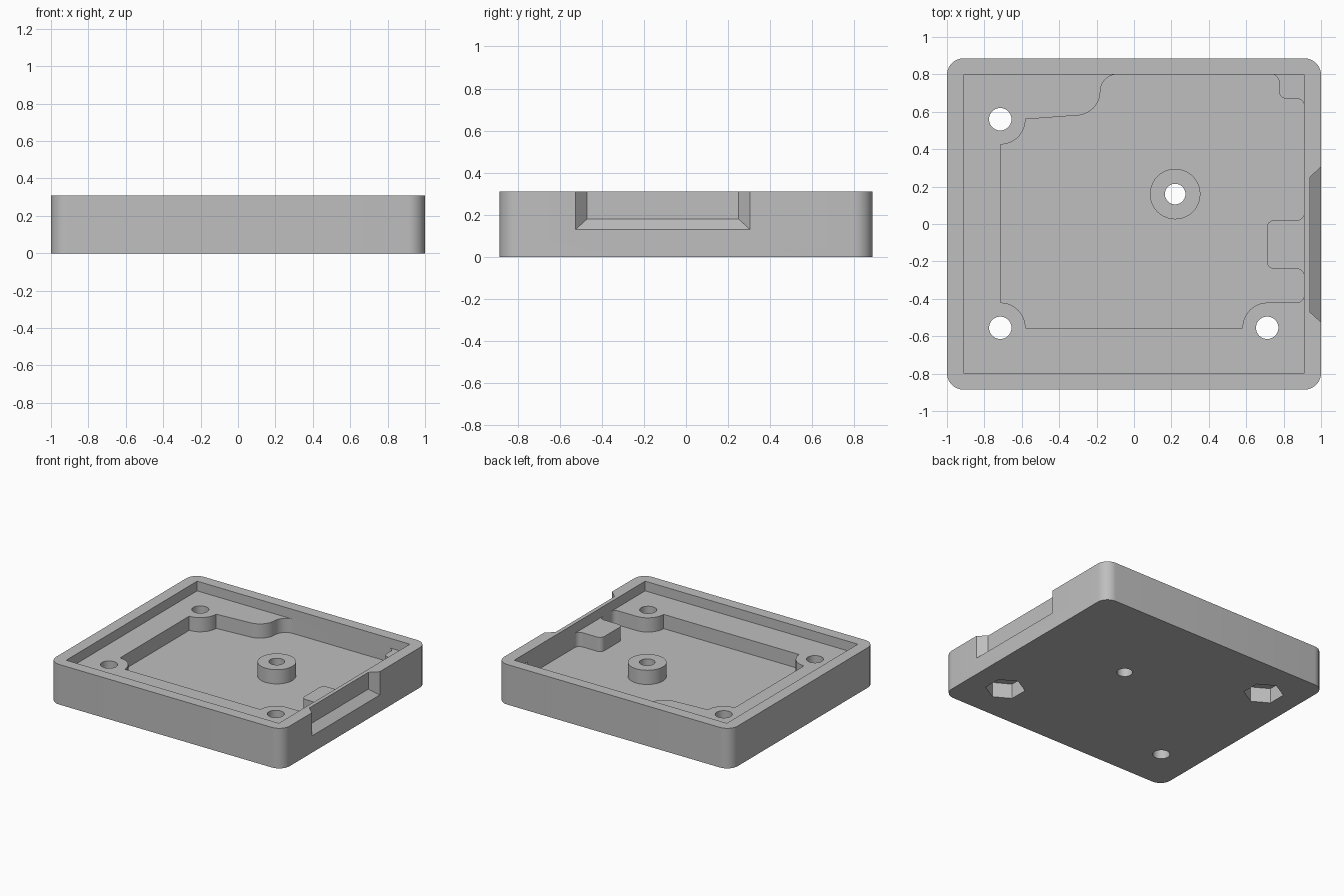
import bpy, bmesh, math

if "Cube" in bpy.data.objects:
    bpy.data.objects.remove(bpy.data.objects["Cube"], do_unlink=True)

TOP, LEDGE, FLOOR = 0.31, 0.235, 0.125
HALF_X, HALF_Y = 1.0, 0.886

grey = bpy.data.materials.new("light grey plastic")
grey.use_nodes = True
colour = (0.52, 0.52, 0.52, 1)
grey.diffuse_color = colour
grey.node_tree.nodes["Principled BSDF"].inputs["Base Color"].default_value = colour


def arc(cx, cy, r, a0, a1, n=10):
    """Points along an arc, angles in degrees."""
    angles = [math.radians(a0 + (a1 - a0) * i / n) for i in range(n + 1)]
    return [(round(cx + r * math.cos(a), 5), round(cy + r * math.sin(a), 5)) for a in angles]


def loft(name, lower, upper, z0, z1):
    """Solid between two outlines with equal point counts."""
    bm = bmesh.new()
    a = [bm.verts.new((x, y, z0)) for x, y in lower]
    b = [bm.verts.new((x, y, z1)) for x, y in upper]
    bm.faces.new(a)
    bm.faces.new(b)
    for i in range(len(a)):
        j = (i + 1) % len(a)
        bm.faces.new((a[i], a[j], b[j], b[i]))
    bmesh.ops.recalc_face_normals(bm, faces=bm.faces)
    mesh = bpy.data.meshes.new(name)
    bm.to_mesh(mesh)
    bm.free()
    mesh.materials.append(grey)
    obj = bpy.data.objects.new(name, mesh)
    bpy.context.collection.objects.link(obj)
    return obj


def prism(name, outline, z0, z1):
    return loft(name, outline, outline, z0, z1)


def disc(cx, cy, r, n=40):
    return arc(cx, cy, r, 0, 360, n)[:-1]


def combine(target, tool, operation="DIFFERENCE"):
    """Apply a boolean and discard the tool."""
    mod = target.modifiers.new(tool.name, "BOOLEAN")
    mod.operation, mod.solver, mod.object = operation, "EXACT", tool
    bpy.context.view_layer.objects.active = target
    bpy.ops.object.modifier_apply(modifier=mod.name)
    bpy.data.objects.remove(tool, do_unlink=True)


# Outer block with rounded vertical corners
R = 0.09
block = []
for k, (sx, sy) in enumerate([(1, 1), (-1, 1), (-1, -1), (1, -1)]):
    block += arc(sx * (HALF_X - R), sy * (HALF_Y - R), R, 90 * k, 90 * k + 90)
tray = prism("tray", block, 0, TOP)

# Shallow square-cornered recess down to the ledge
recess = [(-0.91, -0.8), (0.91, -0.8), (0.91, 0.8), (-0.91, 0.8)]
combine(tray, prism("recess_cutter", recess, LEDGE, TOP + 0.1))

# Deep pocket that leaves screw pads and support tabs standing
F, P = 0.04, 0.135
pocket = (
    arc(0.735, 0.76, F, 90, 0) + arc(0.815, 0.71, F, 180, 270)
    + arc(0.87, 0.63, F, 90, 0) + arc(0.87, 0.06, F, 0, -90)
    + arc(0.75, -0.02, F, 90, 180) + arc(0.75, -0.20, F, 180, 270)
    + arc(0.87, -0.28, F, 90, 0) + arc(0.87, -0.38, F, 0, -90)
    + arc(0.715, -0.555, P, 90, 180) + arc(-0.715, -0.555, P, 0, 90)
    + arc(-0.715, 0.56, P, -90, 0) + arc(-0.31, 0.71, 0.13, -90, 0)
    + arc(-0.09, 0.71, 0.09, 180, 90)
)
combine(tray, prism("pocket_cutter", pocket, FLOOR, LEDGE + 0.04))

# Round standoff in the pocket
BOSS = (0.22, 0.16)
combine(tray, prism("standoff", disc(*BOSS, P), FLOOR - 0.04, LEDGE), "UNION")

# Through holes
for x, y, r in [(-0.715, 0.56, 0.06), (-0.715, -0.555, 0.06), (0.712, -0.555, 0.06), (*BOSS, 0.055)]:
    combine(tray, prism("hole_cutter", disc(x, y, r), -0.1, TOP + 0.1))

# Hexagonal nut pockets underneath two of the holes
for x, y in [(-0.715, 0.56), (0.712, -0.555)]:
    hexagon = arc(x, y, 0.14, 30, 390, 6)[:-1]
    combine(tray, prism("nut_cutter", hexagon, -0.1, 0.115))

# Bevelled connector notch in the right wall, leaving a thin skin
bm = bmesh.new()
rings = []
for x, y0, y1, z0 in [(0.94, -0.47, 0.25, 0.18), (1.06, -0.58, 0.36, 0.08)]:
    rings.append([bm.verts.new((x, y, z)) for y, z in
                  [(y0, z0), (y1, z0), (y1, TOP + 0.1), (y0, TOP + 0.1)]])
inner, outer = rings
bm.faces.new(inner)
bm.faces.new(outer)
for i in range(4):
    j = (i + 1) % 4
    bm.faces.new((inner[i], inner[j], outer[j], outer[i]))
bmesh.ops.recalc_face_normals(bm, faces=bm.faces)
mesh = bpy.data.meshes.new("notch_cutter")
bm.to_mesh(mesh)
bm.free()
mesh.materials.append(grey)
notch = bpy.data.objects.new("notch_cutter", mesh)
bpy.context.collection.objects.link(notch)
combine(tray, notch)

# Smooth the rounded walls, keep the edges crisp
bpy.ops.object.select_all(action="DESELECT")
tray.select_set(True)
bpy.context.view_layer.objects.active = tray
bpy.ops.object.shade_smooth_by_angle(angle=math.radians(30))
